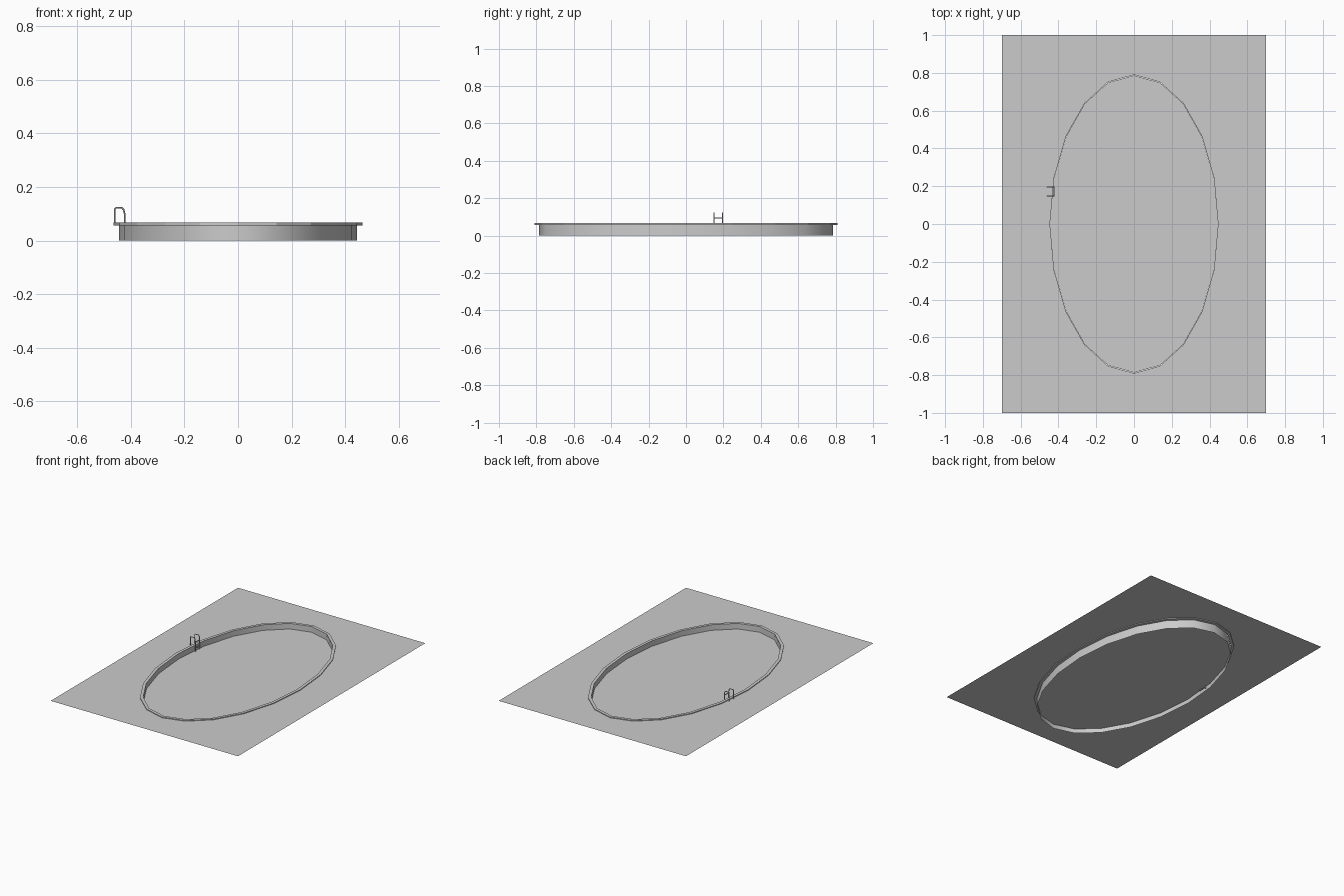
import bpy, bmesh, math
from mathutils import Vector

if "Cube" in bpy.data.objects:
    bpy.data.objects.remove(bpy.data.objects["Cube"])

SEG = 20


def ellipse(bm, a, b, z):
    return [bm.verts.new((a * math.sin(2 * math.pi * i / SEG),
                          b * math.cos(2 * math.pi * i / SEG), z)) for i in range(SEG)]


def bridge(bm, lo, hi):
    for i in range(SEG):
        j = (i + 1) % SEG
        bm.faces.new((lo[i], lo[j], hi[j], hi[i]))


def finish(bm, name, smooth=False):
    me = bpy.data.meshes.new(name)
    bm.to_mesh(me)
    bm.free()
    ob = bpy.data.objects.new(name, me)
    bpy.context.collection.objects.link(ob)
    if smooth:
        for p in me.polygons:
            p.use_smooth = True
    return ob


# Ground sheet with an oval hole
bm = bmesh.new()
hole = ellipse(bm, 0.455, 0.80, 0.062)
W, H = 0.70, 1.0
corners = [bm.verts.new((sx * W, sy * H, 0.062)) for sx, sy in ((1, 1), (1, -1), (-1, -1), (-1, 1))]
q = SEG // 4
for k in range(4):
    c, n = corners[k], corners[(k + 1) % 4]
    for i in range(k * q, (k + 1) * q):
        bm.faces.new((hole[i], hole[(i + 1) % SEG], c))
    bm.faces.new((hole[(k + 1) * q % SEG], n, c))
bmesh.ops.recalc_face_normals(bm, faces=bm.faces)
if bm.faces[:][0].normal.z < 0:
    bmesh.ops.reverse_faces(bm, faces=bm.faces[:])
finish(bm, "ground_sheet")

# Coping ring around the pool edge
bm = bmesh.new()
rings = [ellipse(bm, a, b, z) for a, b, z in
         ((0.465, 0.81, 0.057), (0.465, 0.81, 0.067), (0.445, 0.79, 0.067), (0.445, 0.79, 0.057))]
for i in range(4):
    bridge(bm, rings[i], rings[(i + 1) % 4])
bmesh.ops.recalc_face_normals(bm, faces=bm.faces)
finish(bm, "coping")

# Pool wall
bm = bmesh.new()
bridge(bm, ellipse(bm, 0.445, 0.787, 0.0), ellipse(bm, 0.445, 0.787, 0.06))
bmesh.ops.recalc_face_normals(bm, faces=bm.faces)
finish(bm, "pool_wall", True)

# Water surface
bm = bmesh.new()
f = bm.faces.new(ellipse(bm, 0.445, 0.787, 0.03))
f.normal_update()
if f.normal.z < 0:
    f.normal_flip()
finish(bm, "water")


# Ladder made of thin tubes
def tube(name, pts, r=0.003):
    cu = bpy.data.curves.new(name, 'CURVE')
    cu.dimensions = '3D'
    cu.bevel_depth = r
    cu.bevel_resolution = 1
    cu.use_fill_caps = True
    sp = cu.splines.new('POLY')
    sp.points.add(len(pts) - 1)
    for p, co in zip(sp.points, pts):
        p.co = (*co, 1)
    ob = bpy.data.objects.new(name, cu)
    bpy.context.collection.objects.link(ob)


profile = [(-0.460, 0.062), (-0.460, 0.118), (-0.456, 0.122), (-0.433, 0.122),
           (-0.427, 0.116), (-0.423, 0.100), (-0.423, 0.015)]
for side, y in (("front", 0.149), ("back", 0.195)):
    tube("ladder_rail_" + side, [(x, y, z) for x, z in profile])
for i, z in enumerate((0.093, 0.055, 0.022)):
    tube("ladder_rung_%d" % i, [(-0.423, 0.149, z), (-0.423, 0.195, z)])
